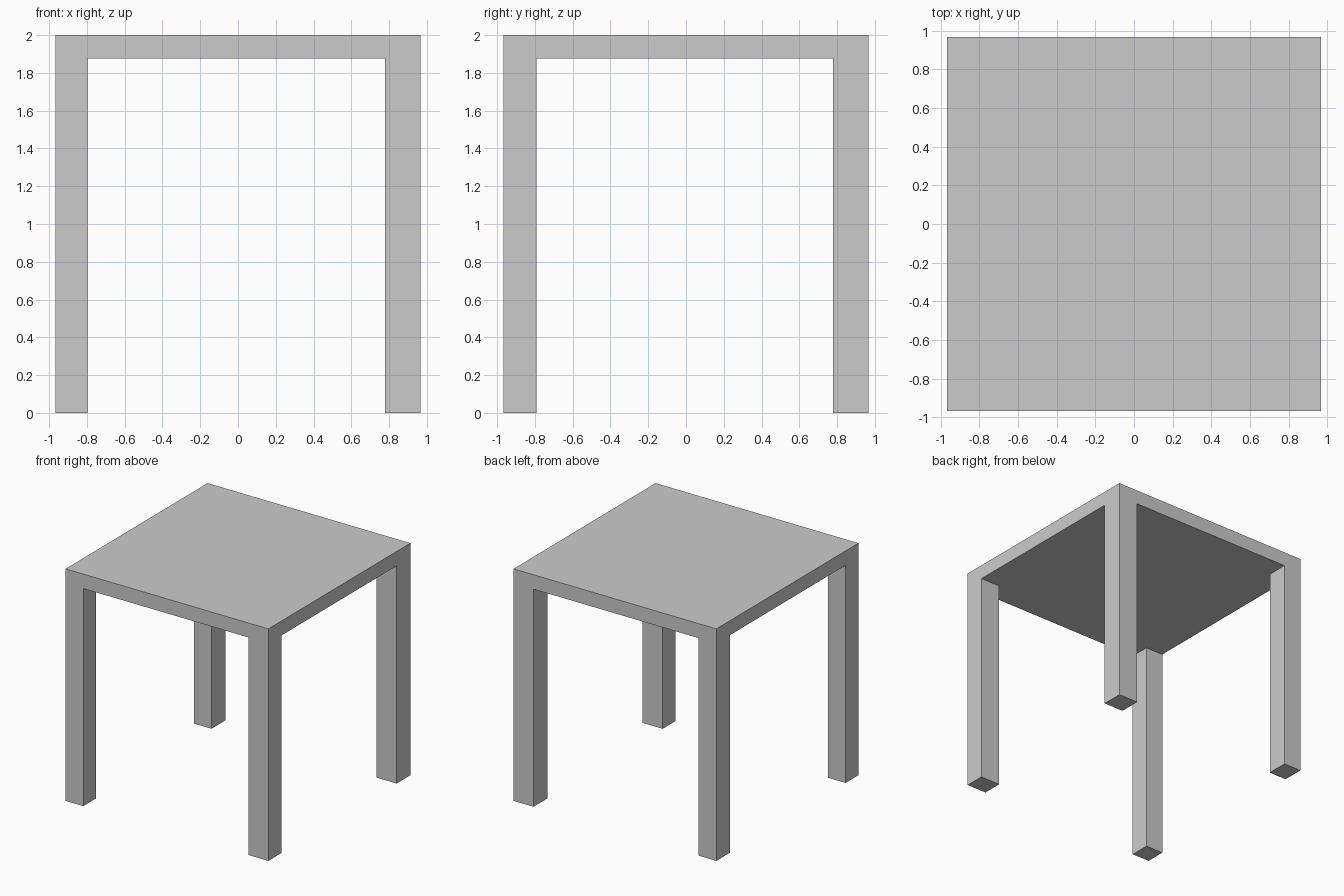
import bpy, bmesh
from mathutils import Vector

if "Cube" in bpy.data.objects:
    bpy.data.objects.remove(bpy.data.objects["Cube"])

# Cut lines of the table along each axis (legs fill the corner cells)
CUTS = (
    (-0.967, -0.798, 0.777, 0.967),   # x: left legs slimmer than right legs
    (-0.967, -0.792, 0.779, 0.967),   # y: front legs, gap, back legs
    (0.0, 1.875, 2.0),                # z: leg length, then top slab
)

# Solid cells: the whole top layer, plus four corner legs beneath
solid = {(i, j, 1) for i in range(3) for j in range(3)}
solid |= {(i, j, 0) for i in (0, 2) for j in (0, 2)}

bm = bmesh.new()


def add_face(cell, axis, side):
    """Add one outer wall of a cell, wound so that it faces outward."""
    u, v = (axis + 1) % 3, (axis + 2) % 3
    corners = [(0, 0), (1, 0), (1, 1), (0, 1)]
    if side == 0:
        corners.reverse()
    verts = []
    for a, b in corners:
        p = Vector((0, 0, 0))
        p[axis] = CUTS[axis][cell[axis] + side]
        p[u] = CUTS[u][cell[u] + a]
        p[v] = CUTS[v][cell[v] + b]
        verts.append(bm.verts.new(p))
    bm.faces.new(verts)


# Skin only the walls that have no solid neighbour
for cell in sorted(solid):
    for axis in range(3):
        for side in (0, 1):
            neighbour = list(cell)
            neighbour[axis] += 1 if side else -1
            if tuple(neighbour) not in solid:
                add_face(cell, axis, side)

# Weld and merge coplanar walls into clean flat sides
bmesh.ops.remove_doubles(bm, verts=bm.verts[:], dist=1e-4)
bmesh.ops.dissolve_limit(bm, angle_limit=0.01, verts=bm.verts[:], edges=bm.edges[:])

mesh = bpy.data.meshes.new("square_table")
bm.to_mesh(mesh)
bm.free()
bpy.context.collection.objects.link(bpy.data.objects.new("square_table", mesh))
